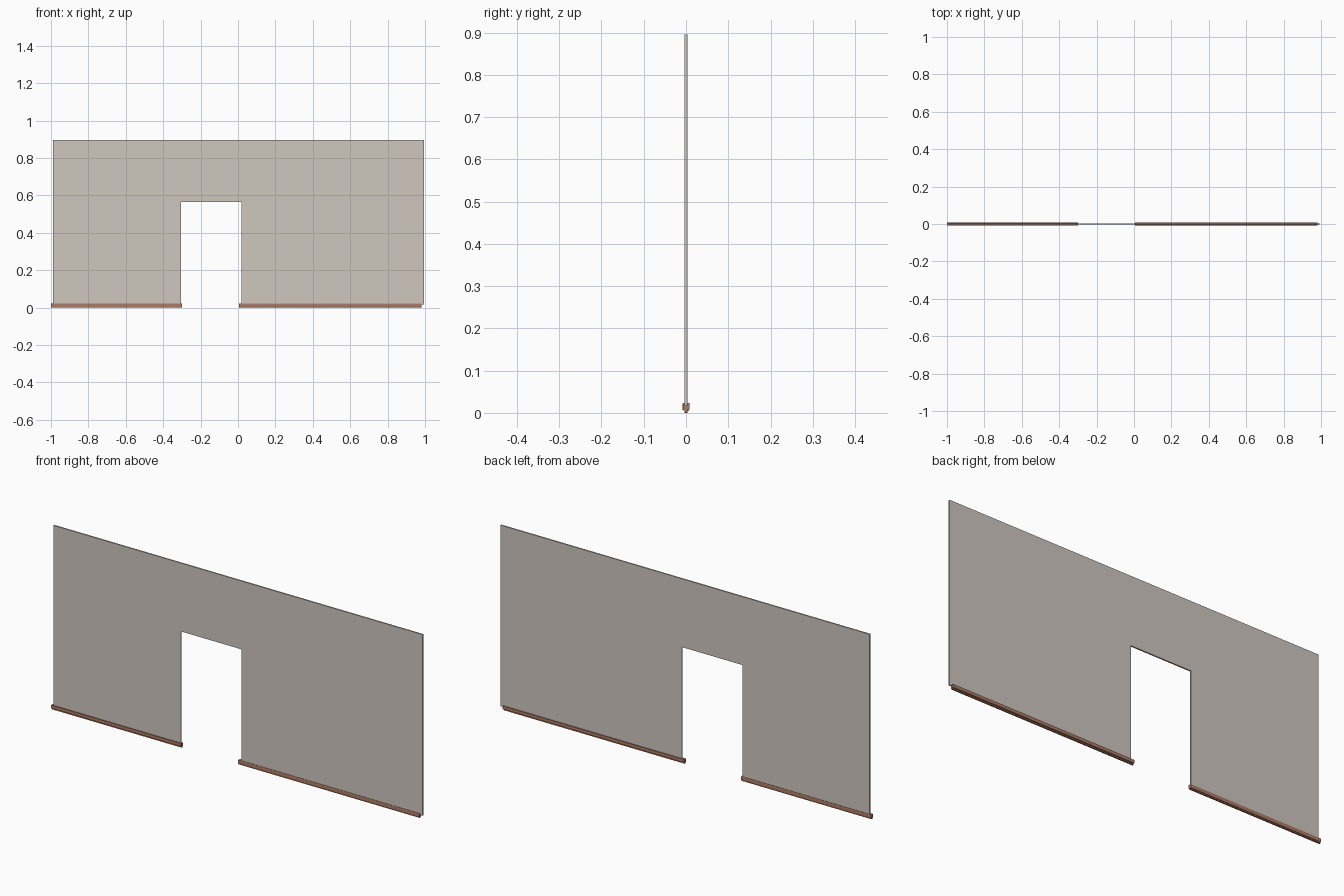
import bpy

if "Cube" in bpy.data.objects:
    bpy.data.objects.remove(bpy.data.objects["Cube"])


def material(name, color):
    m = bpy.data.materials.new(name)
    m.diffuse_color = color
    m.use_nodes = True
    m.node_tree.nodes["Principled BSDF"].inputs["Base Color"].default_value = m.diffuse_color
    return m


def extrude(name, profile, offset, direction, mat):
    """Sweep a closed profile along one direction into a solid."""
    n = len(profile)
    a = [tuple(c + o for c, o in zip(p, offset)) for p in profile]
    b = [tuple(c + d for c, d in zip(p, direction)) for p in a]
    faces = [tuple(range(n)), tuple(range(2 * n - 1, n - 1, -1))]
    faces += [(i, n + i, n + (i + 1) % n, (i + 1) % n) for i in range(n)]
    mesh = bpy.data.meshes.new(name)
    mesh.from_pydata(a + b, [], faces)
    mesh.materials.append(mat)
    obj = bpy.data.objects.new(name, mesh)
    bpy.context.collection.objects.link(obj)
    bpy.context.view_layer.objects.active = obj
    bpy.ops.object.mode_set(mode='EDIT')
    bpy.ops.mesh.select_all(action='SELECT')
    bpy.ops.mesh.normals_make_consistent(inside=False)
    bpy.ops.object.mode_set(mode='OBJECT')


plaster = material("plaster", (0.62, 0.57, 0.52, 1))
wood = material("red_wood", (0.42, 0.20, 0.13, 1))

# Wall panel with doorway
outline = [(-0.99, 0.016), (-0.305, 0.016), (-0.305, 0.564), (0.02, 0.564),
           (0.02, 0.016), (0.995, 0.016), (0.995, 0.896), (-0.99, 0.896)]
extrude("wall_panel", [(x, -0.0035, z) for x, z in outline],
        (0, 0, 0), (0, 0.007, 0), plaster)

# Sill beams with chamfered shoulders and a narrow foot, turned end for end
section = [(-0.003, 0.0), (0.003, 0.0), (0.003, 0.005), (0.006, 0.005),
           (0.0075, 0.008), (0.0075, 0.019), (0.006, 0.022),
           (-0.008, 0.022), (-0.008, 0.007), (-0.003, 0.005)]
for name, x0, x1, flip, lift in (("left_sill", -1.0, -0.30, 1, 0),
                                 ("right_sill", 0.005, 0.98, -1, 0.001)):
    extrude(name, [(0, y * flip, z) for y, z in section],
            (x0, 0, lift), (x1 - x0, 0, 0), wood)
